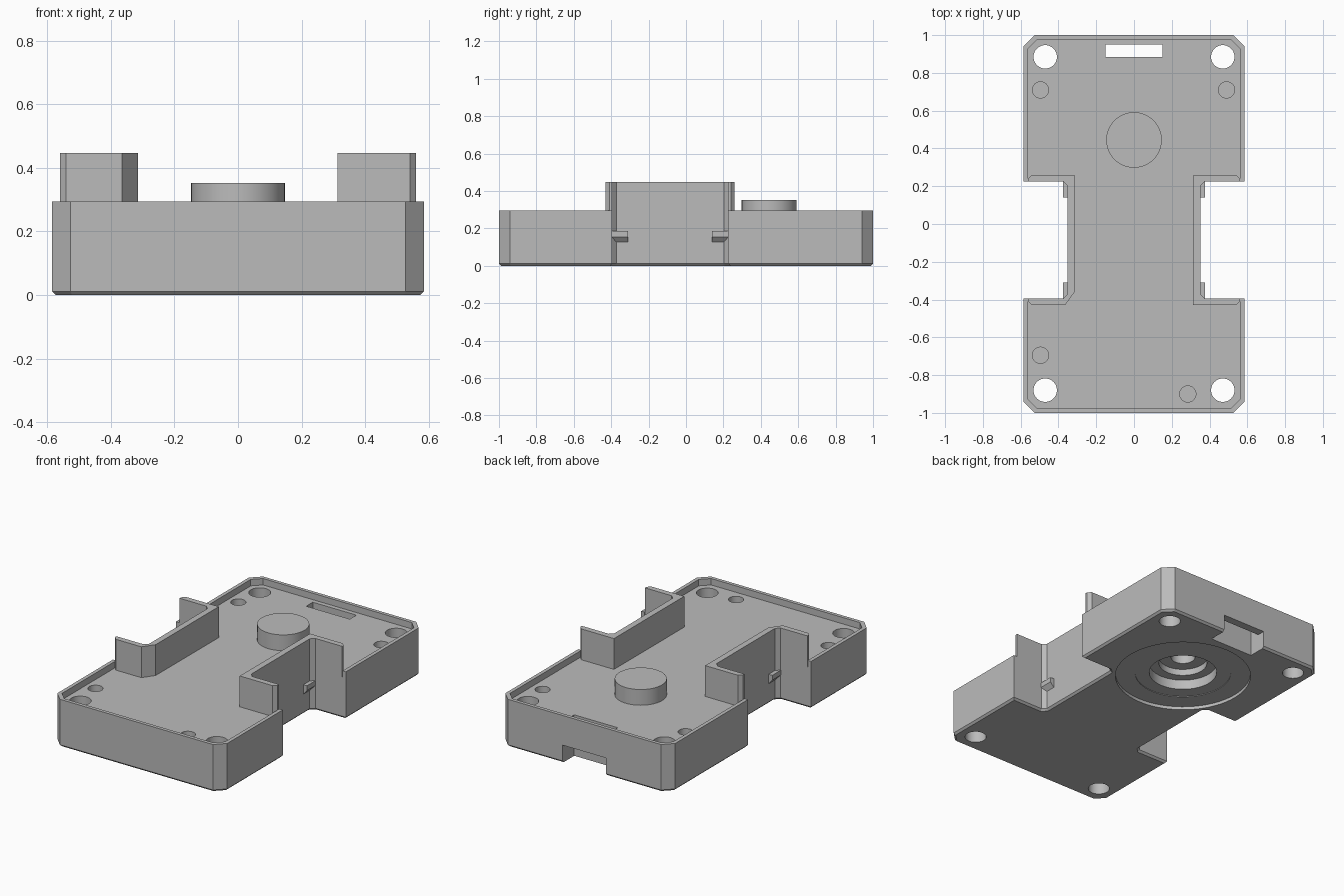
import bpy, bmesh, math

cube = bpy.data.objects.get("Cube")
if cube:
    bpy.data.objects.remove(cube, do_unlink=True)

GREY = bpy.data.materials.new("light grey plastic")
GREY.use_nodes = True
GREY.diffuse_color = (0.5, 0.5, 0.5, 1)
GREY.node_tree.nodes["Principled BSDF"].inputs["Base Color"].default_value = (0.5, 0.5, 0.5, 1)

TOP, FLOOR, WALL_TOP = 0.295, 0.255, 0.447
NOTCH_F, NOTCH_B = -0.395, 0.225


def finish(name, bm):
    bmesh.ops.recalc_face_normals(bm, faces=bm.faces)
    mesh = bpy.data.meshes.new(name)
    bm.to_mesh(mesh)
    bm.free()
    mesh.materials.append(GREY)
    obj = bpy.data.objects.new(name, mesh)
    bpy.context.collection.objects.link(obj)
    return obj


def prism(name, pts, z0, z1, chamfer=0):
    """Extrude an xy outline from z0 to z1, optionally chamfering the bottom edge."""
    bm = bmesh.new()
    face = bm.faces.new([bm.verts.new((x, y, z0)) for x, y in pts])
    out = bmesh.ops.extrude_face_region(bm, geom=[face], use_keep_orig=True)
    for v in out["geom"]:
        if isinstance(v, bmesh.types.BMVert):
            v.co.z = z1
    bmesh.ops.recalc_face_normals(bm, faces=bm.faces)
    if chamfer:
        low = [e for e in bm.edges if all(abs(v.co.z - z0) < 1e-6 for v in e.verts)]
        bmesh.ops.bevel(bm, geom=low, offset=chamfer, segments=1, affect='EDGES')
    return finish(name, bm)


def circle(x, y, r, n=48):
    return [(x + r * math.cos(2 * math.pi * i / n), y + r * math.sin(2 * math.pi * i / n))
            for i in range(n)]


def rect(x, y0, y1):
    return [(-x, y0), (x, y0), (x, y1), (-x, y1)]


def chamfered_rect(x, y, c):
    return [(-x, c - y), (c - x, -y), (x - c, -y), (x, c - y),
            (x, y - c), (x - c, y), (c - x, y), (-x, y - c)]


def cut(target, cutter):
    mod = target.modifiers.new("cut", 'BOOLEAN')
    mod.operation, mod.solver, mod.object = 'DIFFERENCE', 'EXACT', cutter
    bpy.context.view_layer.update()
    deps = bpy.context.evaluated_depsgraph_get()
    mesh = bpy.data.meshes.new_from_object(target.evaluated_get(deps))
    target.modifiers.clear()
    target.data = mesh
    bpy.data.objects.remove(cutter, do_unlink=True)


# Waisted body with clipped corners
notch = [(0.585, NOTCH_F), (0.375, NOTCH_F), (0.352, NOTCH_F + 0.023),
         (0.352, NOTCH_B - 0.023), (0.375, NOTCH_B), (0.585, NOTCH_B)]
box = chamfered_rect(0.585, 1.0, 0.058)
outline = box[1:4] + notch + box[4:8] + [(-x, y) for x, y in reversed(notch)] + box[:1]
body = prism("body", outline, 0, TOP, 0.012)

# Shallow tray inside the rim
cut(body, prism("tray_cutter", chamfered_rect(0.562, 0.978, 0.05), FLOOR, 0.6))

# Through holes in the corners
for x in (-0.47, 0.47):
    for y in (-0.88, 0.885):
        cut(body, prism("screw_cutter", circle(x, y, 0.062), -0.1, 0.6))

# Blind holes in the floor
for x, y in ((-0.495, 0.71), (0.49, 0.71), (-0.495, -0.695), (0.285, -0.9)):
    cut(body, prism("pin_cutter", circle(x, y, 0.043, 32), FLOOR - 0.1, 0.6))

# Strap slot and the opening below it in the back face
cut(body, prism("slot_cutter", rect(0.15, 0.885, 0.95), -0.1, 0.6))
cut(body, prism("opening_cutter", rect(0.15, 0.885, 1.1), -0.1, 0.11))

# Stepped round recess under the base
for r, depth in ((0.395, 0.02), (0.28, 0.024), (0.197, 0.085), (0.14, 0.125), (0.07, 0.22)):
    cut(body, prism("recess_cutter", circle(0, 0.445, r, 64), -0.1, depth))

# Round boss on the floor
boss = prism("boss", circle(0, 0.445, 0.147, 64), FLOOR, 0.353)

# Tall waist walls and snap tabs on both sides
OUT_F, OUT_B, END = NOTCH_F - 0.035, NOTCH_B + 0.035, 0.56
for side, label in ((1, "left"), (-1, "right")):
    inner_front = [(0.313, OUT_F)] if side == 1 else [(0.315, -0.36), (0.365, OUT_F)]
    wall = ([(END, NOTCH_F)] + notch[1:5] + [(END, NOTCH_B), (END, OUT_B - 0.02),
            (END - 0.02, OUT_B), (0.314, OUT_B)] + inner_front
            + [(END - 0.02, OUT_F), (END, OUT_F + 0.02)])
    prism(label + "_waist_wall", [(side * x, y) for x, y in wall], FLOOR, WALL_TOP)
    for y0, end in ((NOTCH_F, "front"), (NOTCH_B - 0.085, "back")):
        bm = bmesh.new()
        profile = [(0.345, 0.185), (0.377, 0.185), (0.377, 0.155), (0.345, 0.118)]
        loops = [[bm.verts.new((side * x, y, z)) for x, z in profile] for y in (y0, y0 + 0.085)]
        for loop in loops:
            bm.faces.new(loop)
        for i in range(4):
            j = (i + 1) % 4
            bm.faces.new((loops[0][i], loops[0][j], loops[1][j], loops[1][i]))
        finish(f"{label}_{end}_tab", bm)

# Smooth round walls, keep edges sharp
bpy.ops.object.select_all(action='DESELECT')
for obj in (body, boss):
    obj.select_set(True)
bpy.context.view_layer.objects.active = body
bpy.ops.object.shade_smooth_by_angle(angle=math.radians(20))
